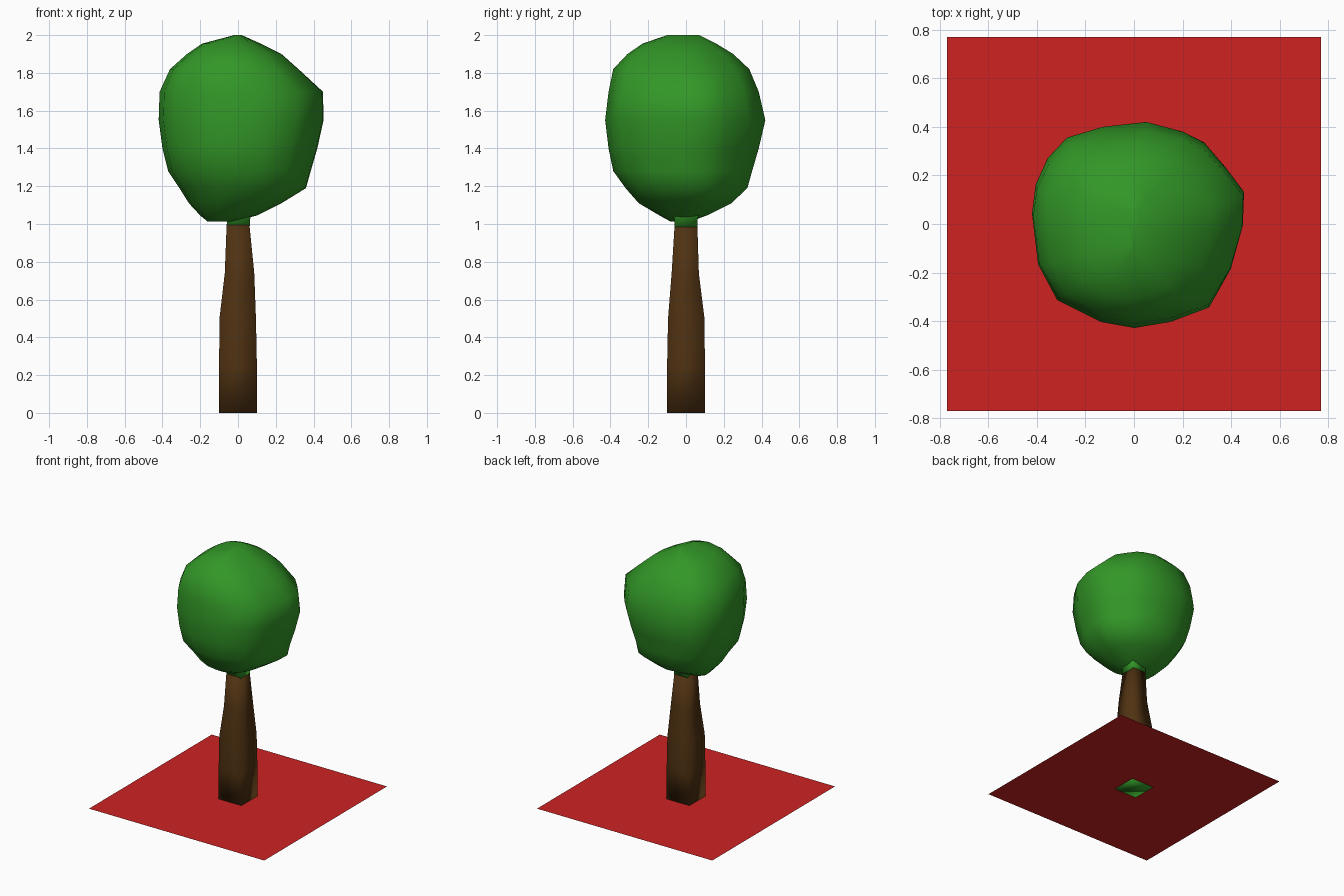
import bpy, bmesh, math

if "Cube" in bpy.data.objects:
    bpy.data.objects.remove(bpy.data.objects["Cube"])


def material(name, rgb):
    m = bpy.data.materials.new(name)
    m.diffuse_color = (*rgb, 1)
    m.use_nodes = True
    m.node_tree.nodes["Principled BSDF"].inputs["Base Color"].default_value = m.diffuse_color
    return m


GREEN = material("leaf green", (0.032, 0.31, 0.02))
BROWN = material("bark brown", (0.08, 0.032, 0.006))
RED = material("ground red", (0.62, 0.016, 0.016))


def loft(name, rings, outline, mats, smooth=True):
    """Skin rings (z, xmin, xmax, ymin, ymax) with a unit outline, capped."""
    bm = bmesh.new()
    loops = []
    for z, x0, x1, y0, y1 in rings:
        cx, cy, rx, ry = (x0 + x1) / 2, (y0 + y1) / 2, (x1 - x0) / 2, (y1 - y0) / 2
        loops.append([bm.verts.new((cx + u * rx, cy + v * ry, z)) for u, v in outline])
    n = len(outline)
    for a, b in zip(loops, loops[1:]):
        for i in range(n):
            j = (i + 1) % n
            bm.faces.new((a[i], a[j], b[j], b[i]))
    bm.faces.new(loops[0][::-1])
    bm.faces.new(loops[-1])
    bmesh.ops.recalc_face_normals(bm, faces=bm.faces[:])
    for f in bm.faces:
        f.smooth = smooth
    mesh = bpy.data.meshes.new(name)
    bm.to_mesh(mesh)
    bm.free()
    ob = bpy.data.objects.new(name, mesh)
    bpy.context.collection.objects.link(ob)
    for m in mats:
        mesh.materials.append(m)
    return ob


SQUARE = [(-1, -1), (1, -1), (1, 1), (-1, 1)]

# Ground sheet, just above the trunk's green underside
mesh = bpy.data.meshes.new("ground_sheet")
mesh.from_pydata([(0.77 * x, 0.77 * y, 0.003) for x, y in SQUARE], [], [(0, 1, 2, 3)])
mesh.materials.append(RED)
bpy.context.collection.objects.link(bpy.data.objects.new("ground_sheet", mesh))

# Square tapering trunk, green underneath
trunk = loft("trunk", [
    (0.0, -0.10, 0.10, -0.10, 0.10),
    (0.25, -0.10, 0.10, -0.10, 0.10),
    (0.50, -0.098, 0.095, -0.095, 0.098),
    (0.74, -0.07, 0.086, -0.076, 0.068),
    (1.0, -0.06, 0.06, -0.06, 0.06)], SQUARE, [BROWN, GREEN])
for p in trunk.data.polygons:
    if p.normal.z < -0.9:
        p.material_index = 1

# Green neck between trunk and crown
loft("crown_neck", [
    (0.985, -0.058, 0.062, -0.06, 0.06),
    (1.03, -0.06, 0.065, -0.062, 0.062),
    (1.08, -0.08, 0.08, -0.08, 0.08)], SQUARE, [GREEN])

# Lumpy crown: plan outline scaled to the extents at each height
plan = [(-0.425, 0.05), (-0.41, 0.17), (-0.36, 0.28), (-0.28, 0.365), (-0.13, 0.41),
        (0.05, 0.43), (0.2, 0.39), (0.29, 0.345), (0.38, 0.24), (0.455, 0.14),
        (0.45, 0.0), (0.4, -0.18), (0.31, -0.34), (0.15, -0.40), (0.0, -0.425),
        (-0.14, -0.40), (-0.32, -0.31), (-0.40, -0.16)]
plan = [((x - 0.015) / 0.44, (y - 0.0025) / 0.4275) for x, y in reversed(plan)]
loft("crown", [
    (1.012, -0.16, -0.03, -0.08, 0.02),
    (1.045, -0.20, 0.10, -0.14, 0.11),
    (1.11, -0.26, 0.23, -0.25, 0.24),
    (1.19, -0.31, 0.36, -0.32, 0.325),
    (1.28, -0.37, 0.385, -0.385, 0.35),
    (1.40, -0.40, 0.42, -0.41, 0.385),
    (1.55, -0.42, 0.453, -0.428, 0.42),
    (1.70, -0.415, 0.45, -0.41, 0.385),
    (1.82, -0.36, 0.32, -0.385, 0.335),
    (1.90, -0.27, 0.23, -0.31, 0.25),
    (1.955, -0.19, 0.12, -0.23, 0.16),
    (2.0, -0.02, 0.02, -0.10, 0.07)], plan, [GREEN])
